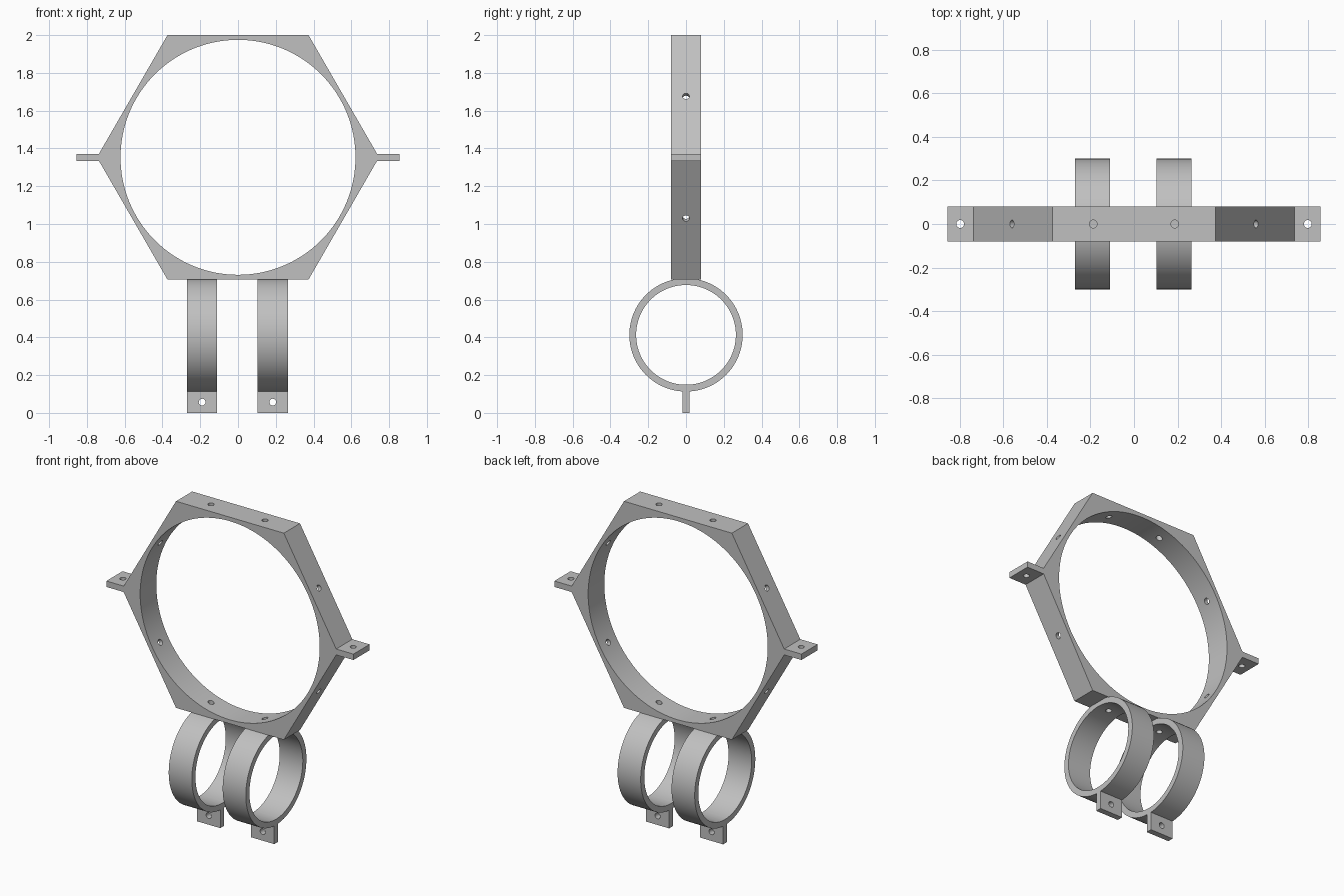
import bpy
from math import radians, pi
from mathutils import Matrix

cube = bpy.data.objects.get("Cube")
if cube:
    bpy.data.objects.remove(cube)

grey = bpy.data.materials.new("plain grey")
grey.use_nodes = True
colour = (0.53, 0.53, 0.53, 1)
grey.diffuse_color = colour
grey.node_tree.nodes["Principled BSDF"].inputs["Base Color"].default_value = colour

CENTRE_Z = 1.353     # middle of the hexagon
APOTHEM = 0.647
CORNER = 0.747
DEPTH = 0.16
BORE = 0.622
HOLE = 0.018
RING_Z = 0.413
RING_SPACING = 0.187


def cylinder(name, radius, length, location, rotation=(0, 0, 0), sides=96):
    bpy.ops.mesh.primitive_cylinder_add(vertices=sides, radius=radius, depth=length,
                                        location=location, rotation=rotation)
    obj = bpy.context.object
    obj.name = name
    return obj


def box(name, size, location):
    bpy.ops.mesh.primitive_cube_add(size=1, location=location)
    obj = bpy.context.object
    obj.name = name
    obj.data.transform(Matrix.Diagonal((*size, 1)))
    return obj


def combine(target, tool, operation):
    """Apply a boolean to the target and throw the tool away."""
    mod = target.modifiers.new(operation, 'BOOLEAN')
    mod.operation = operation
    mod.solver = 'EXACT'
    mod.object = tool
    bpy.context.view_layer.objects.active = target
    bpy.ops.object.modifier_apply(modifier=mod.name)
    bpy.data.objects.remove(tool)


def drill(target, location, length, rotation=(0, 0, 0)):
    combine(target, cylinder("drill", HOLE, length, location, rotation, 24), 'DIFFERENCE')


def finish(obj):
    obj.data.materials.clear()
    obj.data.materials.append(grey)
    bpy.ops.object.select_all(action='DESELECT')
    obj.select_set(True)
    bpy.context.view_layer.objects.active = obj
    bpy.ops.object.shade_smooth_by_angle(angle=radians(30))


# Hexagonal frame with flat top and bottom
frame = cylinder("hexagon_frame", CORNER, DEPTH, (0, 0, CENTRE_Z), sides=6)
frame.rotation_euler = (pi / 2, 0, 0)
frame.data.transform(Matrix.Rotation(pi / 6, 4, 'Z'))

# Mounting ears on the side corners
for side in (-1, 1):
    ear = box("ear", (0.15, DEPTH, 0.037), (side * 0.781, 0, CENTRE_Z))
    combine(frame, ear, 'UNION')

# Round bore through the frame
bore = cylinder("bore", BORE, 1, (0, 0, CENTRE_Z), (pi / 2, 0, 0), 128)
combine(frame, bore, 'DIFFERENCE')

# Screw holes in the ears, flat sides and slanted sides
for side in (-1, 1):
    drill(frame, (side * 0.798, 0, CENTRE_Z), 0.2)
    drill(frame, (side * RING_SPACING, 0, CENTRE_Z), 3 * APOTHEM)
    drill(frame, (0, 0, CENTRE_Z), 3 * APOTHEM, (0, side * radians(60), 0))
finish(frame)

# Two clamp rings below, each with a drilled tab
for side, label in ((1, "left"), (-1, "right")):
    x = side * RING_SPACING - 0.003
    ring = cylinder(label + "_clamp_ring", 0.3, DEPTH, (x, 0, RING_Z), (0, pi / 2, 0))
    tab = box("tab", (DEPTH, 0.037, 0.15), (x, 0, 0.075))
    combine(ring, tab, 'UNION')
    opening = cylinder("opening", 0.264, 1, (x, 0, RING_Z), (0, pi / 2, 0))
    combine(ring, opening, 'DIFFERENCE')
    drill(ring, (x, 0, 0.057), 0.2, (pi / 2, 0, 0))
    drill(ring, (side * RING_SPACING, 0, RING_Z + 0.28), 0.2)
    finish(ring)
